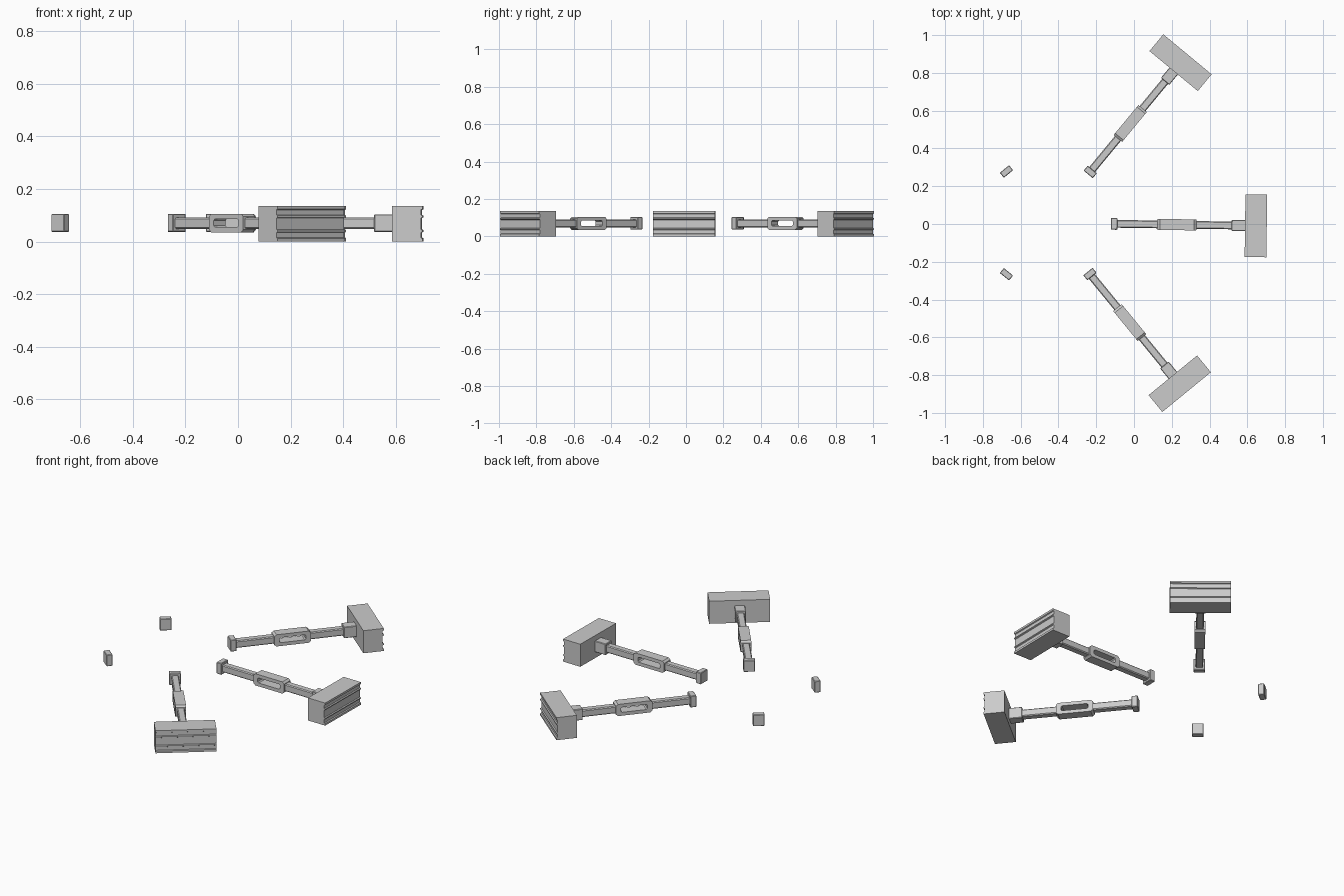
import bpy, bmesh
from math import radians
from mathutils import Matrix

if "Cube" in bpy.data.objects:
    bpy.data.objects.remove(bpy.data.objects["Cube"])

PIVOT = Matrix.Translation((-0.455, 0.006, 0))


def finish(name, bm, angle, bevel=0.0):
    """Turn a bmesh built along local +x into an object turned about the shared pivot."""
    bmesh.ops.recalc_face_normals(bm, faces=bm.faces[:])
    me = bpy.data.meshes.new(name)
    bm.to_mesh(me)
    bm.free()
    ob = bpy.data.objects.new(name, me)
    bpy.context.collection.objects.link(ob)
    ob.matrix_world = PIVOT @ Matrix.Rotation(radians(angle), 4, 'Z')
    if bevel:
        mod = ob.modifiers.new("edge_chamfer", 'BEVEL')
        mod.width = bevel
        mod.segments = 1
    return ob


def box(name, angle, r0, r1, width, z0, z1, bevel=0.0):
    bm = bmesh.new()
    bmesh.ops.create_cube(bm, size=1)
    for v in bm.verts:
        v.co = ((r0 + r1) / 2 + v.co.x * (r1 - r0), v.co.y * width,
                (z0 + z1) / 2 + v.co.z * (z1 - z0))
    return finish(name, bm, angle, bevel)


def prism(name, angle, outline, width, hole=None):
    """Extrude an x-z outline across the arm; an equal-count hole makes a frame."""
    bm = bmesh.new()
    ring = lambda pts, y: [bm.verts.new((x, y, z)) for x, z in pts]
    n = len(outline)
    a, b = ring(outline, -width / 2), ring(outline, width / 2)
    pairs = [(a, b)]
    if hole:
        c, d = ring(hole, -width / 2), ring(hole, width / 2)
        pairs += [(a, c), (b, d), (c, d)]
    else:
        bm.faces.new(a)
        bm.faces.new(b)
    for p, q in pairs:
        for i in range(n):
            j = (i + 1) % n
            bm.faces.new((p[i], p[j], q[j], q[i]))
    return finish(name, bm, angle)


def octagon(x0, x1, z0, z1, cx, cz):
    return [(x0 + cx, z0), (x1 - cx, z0), (x1, z0 + cz), (x1, z1 - cz),
            (x1 - cx, z1), (x0 + cx, z1), (x0, z1 - cz), (x0, z0 + cz)]


# head profile: thin rims top and bottom, two ridges on the outer face
HEAD = [(1.043, 0.0), (1.158, 0.0), (1.158, 0.012), (1.152, 0.015),
        (1.152, 0.034), (1.158, 0.037), (1.158, 0.043), (1.152, 0.046),
        (1.152, 0.089), (1.158, 0.092), (1.158, 0.098), (1.152, 0.101),
        (1.152, 0.120), (1.158, 0.123), (1.158, 0.135), (1.043, 0.135)]

# three hammer-shaped arms fanned around the pivot
for label, ang in (("left", 50.4), ("middle", -0.8), ("right", -50.7)):
    box(label + "_end_cap", ang, 0.333, 0.367, 0.063, 0.036, 0.105, 0.003)
    box(label + "_inner_rod", ang, 0.36, 0.60, 0.041, 0.048, 0.091, 0.005)
    prism(label + "_slotted_sleeve", ang,
          octagon(0.58, 0.785, 0.035, 0.105, 0.012, 0.010), 0.058,
          octagon(0.608, 0.757, 0.055, 0.085, 0.006, 0.006))
    box(label + "_outer_rod", ang, 0.77, 0.985, 0.041, 0.048, 0.091, 0.005)
    box(label + "_collar", ang, 0.972, 1.046, 0.058, 0.036, 0.103, 0.003)
    prism(label + "_head", ang, HEAD, 0.332)

# two loose end caps behind
for label, ang in (("left", 129.0), ("right", -129.0)):
    box(label + "_loose_cap", ang, 0.333, 0.367, 0.063, 0.036, 0.105, 0.003)
